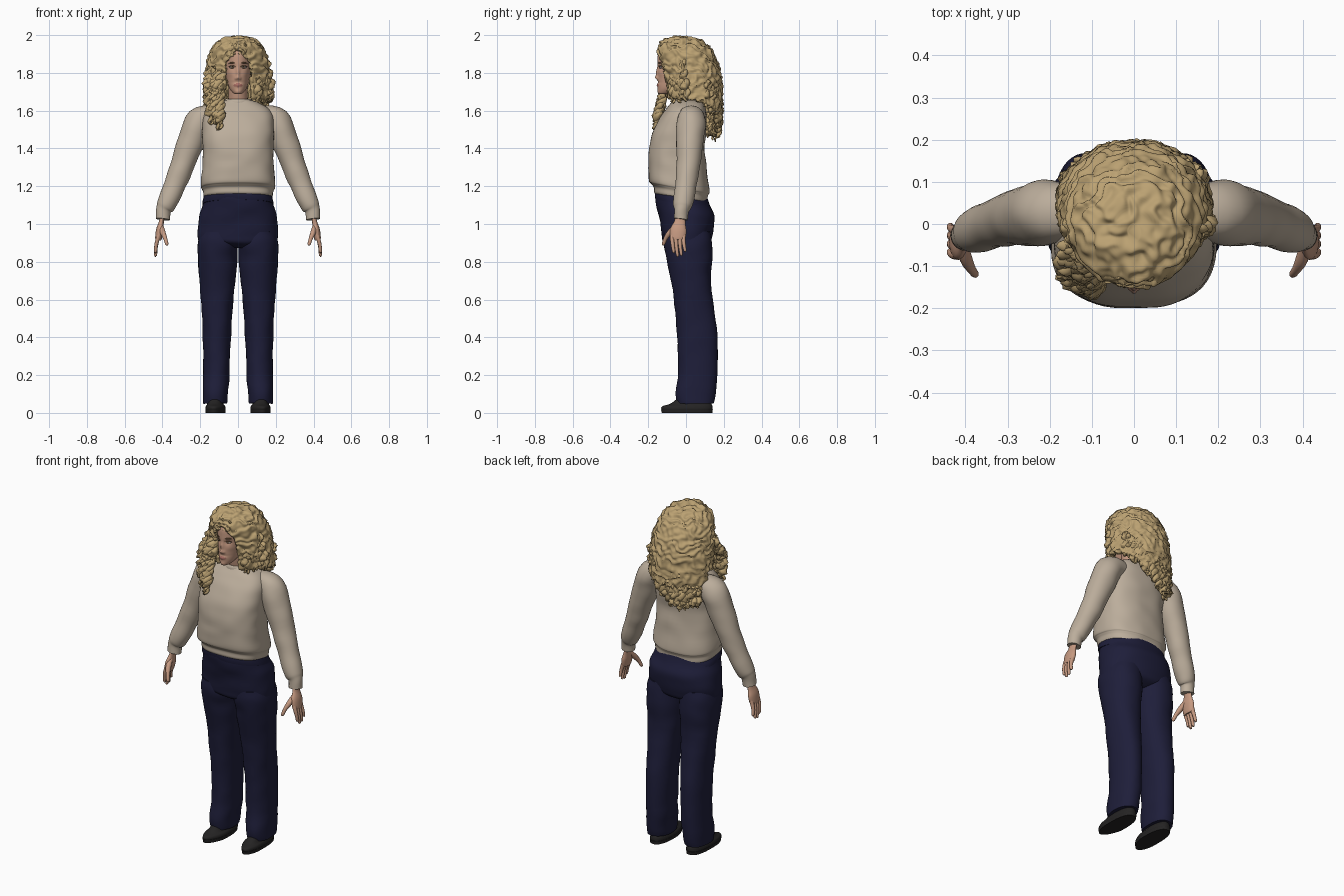
import bpy, bmesh, math, random
from mathutils import Vector, noise

random.seed(4)
if "Cube" in bpy.data.objects:
    bpy.data.objects.remove(bpy.data.objects["Cube"])


def material(name, *rgb):
    mat = bpy.data.materials.new(name)
    mat.use_nodes = True
    mat.diffuse_color = (*rgb, 1)
    mat.node_tree.nodes["Principled BSDF"].inputs["Base Color"].default_value = (*rgb, 1)
    return mat


SKIN = material("skin", .56, .32, .22)
LIPS = material("lips", .40, .16, .13)
HAIR = material("blonde_hair", .50, .36, .17)
BROW = material("brow_brown", .16, .09, .045)
WHITE = material("eye_white", .62, .55, .50)
KNIT = material("beige_knit", .50, .42, .33)
NAVY = material("navy_cloth", .013, .013, .042)
SHOE = material("shoe_black", .018, .017, .017)


def finish(name, bm, mats, angle=60):
    bmesh.ops.recalc_face_normals(bm, faces=bm.faces)
    mesh = bpy.data.meshes.new(name)
    bm.to_mesh(mesh)
    bm.free()
    for mat in mats:
        mesh.materials.append(mat)
    obj = bpy.data.objects.new(name, mesh)
    bpy.context.collection.objects.link(obj)
    bpy.ops.object.select_all(action='DESELECT')
    obj.select_set(True)
    bpy.context.view_layer.objects.active = obj
    bpy.ops.object.shade_smooth_by_angle(angle=math.radians(angle))
    return obj


def spline(rows, k):
    """Smooth interpolation through rows of numbers."""
    out = []
    for i in range(len(rows) - 1):
        a, b, c, d = (rows[max(0, min(len(rows) - 1, i + j))] for j in (-1, 0, 1, 2))
        for s in range(k):
            t = s / k
            out.append([q + t / 2 * (r - p + t * (2 * p - 5 * q + 4 * r - w + t * (3 * (q - r) + w - p)))
                        for p, q, r, w in zip(a, b, c, d)])
    return out + [list(rows[-1])]


def skin_rings(bm, rings):
    """Bridge rings of points into a closed tube."""
    loops = [[bm.verts.new(p) for p in ring] for ring in rings]
    n = len(loops[0])
    for lo, hi in zip(loops, loops[1:]):
        for i in range(n):
            bm.faces.new((lo[i], lo[(i + 1) % n], hi[(i + 1) % n], hi[i]))
    bm.faces.new(loops[0])
    bm.faces.new(loops[-1])


def loft(rows, n=40, k=5, power=2, shape=None):
    """Stack level outlines given as z, x0, x1, y0, y1."""
    rings = []
    for z, x0, x1, y0, y1 in spline(rows, k):
        ring = []
        for i in range(n):
            c, s = math.cos(math.tau * i / n), math.sin(math.tau * i / n)
            c, s = (math.copysign(abs(v) ** (2 / power), v) for v in (c, s))
            p = Vector(((x0 + x1 + (x1 - x0) * c) / 2, (y0 + y1 + (y1 - y0) * s) / 2, z))
            ring.append(shape(p) if shape else p)
        rings.append(ring)
    bm = bmesh.new()
    skin_rings(bm, rings)
    return bm


def sym(rows):
    return [(z, -x, x, y0, y1) for z, x, y0, y1 in rows]


def tube(bm, path, n=20, k=5, flat=1, side=1, shape=None):
    """Sweep along x, y, z, radius; flat thins it across the y direction."""
    pts = spline(path, k)
    rings = []
    for i, p in enumerate(pts):
        d = (Vector(pts[min(i + 1, len(pts) - 1)][:3]) - Vector(pts[max(i - 1, 0)][:3])).normalized()
        u = (Vector((0, 1, 0)) - d * d.y).normalized()
        v = d.cross(u) * flat
        ring = []
        for j in range(n):
            a = math.tau * j / n
            q = Vector(p[:3]) + (u * math.cos(a) + v * math.sin(a)) * p[3]
            q = shape(q) if shape else q
            ring.append(Vector((q.x * side, q.y, q.z)))
        rings.append(ring)
    skin_rings(bm, rings)


def blob(name, centre, radii, mat):
    bm = bmesh.new()
    bmesh.ops.create_uvsphere(bm, u_segments=16, v_segments=10, radius=1)
    for v in bm.verts:
        v.co = Vector(centre) + Vector(a * b for a, b in zip(v.co, radii))
    return finish(name, bm, [mat])


def folds(p, amount=.005):
    """Soft cloth wrinkles."""
    return p + noise.noise_vector(Vector((p.x * 9, p.y * 9, p.z * 14))) * amount


def tilted(p):
    """Hem rises toward the front."""
    fall = max(0, min(1, (1.35 - p.z) / .15))
    q = folds(p)
    q.z = p.z - .18 * p.y * fall
    return q


# Sweater body, collar and waistband
finish("sweater_body", loft(sym([
    (1.13, .175, -.163, .108), (1.14, .183, -.17, .114), (1.165, .186, -.172, .115),
    (1.18, .192, -.186, .12), (1.2, .198, -.198, .124), (1.3, .19, -.2, .108),
    (1.4, .188, -.196, .1), (1.48, .19, -.18, .105), (1.56, .188, -.14, .108),
    (1.61, .162, -.105, .105), (1.64, .115, -.08, .09), (1.655, .072, -.07, .06)]),
    n=64, power=2.5, shape=tilted), [KNIT])
finish("collar", loft(sym([(1.635, .08, -.08, .065), (1.652, .077, -.078, .062),
                           (1.662, .07, -.07, .055), (1.65, .06, -.06, .045)])), [KNIT])
finish("waistband", loft(sym([(1.1, .19, -.16, .125), (1.12, .187, -.164, .121),
                              (1.145, .18, -.166, .112)]), power=2.4, shape=tilted), [NAVY])

# Trousers: hips, then a leg on each side
finish("trouser_hips", loft(sym([
    (.875, .13, -.07, .08), (.9, .2, -.115, .125), (.94, .212, -.127, .138), (1, .211, -.135, .15),
    (1.05, .205, -.146, .15), (1.1, .188, -.157, .127), (1.15, .177, -.163, .112),
    (1.19, .165, -.15, .1)]), n=48, power=2.3, shape=folds), [NAVY])

for side, word in ((1, "left"), (-1, "right")):
    def part(name, bm, mat, mirror=True):
        if mirror and side < 0:
            for v in bm.verts:
                v.co.x = -v.co.x
        finish(word + "_" + name, bm, [mat])

    part("trouser_leg", loft([
        (.05, .058, .185, -.05, .148), (.1, .052, .187, -.055, .16), (.25, .043, .183, -.04, .166),
        (.45, .036, .188, -.05, .162), (.65, .018, .2, -.07, .135), (.8, .006, .211, -.1, .137),
        (.9, 0, .213, -.12, .138), (.96, .005, .2, -.115, .13)], power=2.2, shape=folds), NAVY)

    # Shoe with a narrowed toe and a low heel
    def toe(p):
        t = max(0, -p.y - .02) / .11
        return Vector((.12 + (p.x - .12) * (1 - .3 * t * t) + .01 * t, p.y, p.z))
    part("shoe", loft([(.012, .075, .165, -.115, .13), (.02, .066, .172, -.13, .14),
                       (.035, .068, .17, -.125, .14), (.05, .078, .162, -.08, .135),
                       (.09, .085, .155, -.03, .125)], power=2.4, shape=toe), SHOE)
    part("shoe_sole", loft([(0, .067, .171, -.128, .14), (.018, .066, .173, -.132, .142)],
                           power=2.4, shape=toe), SHOE)
    part("shoe_crease", loft([(.04, .075, .165, -.07, .138), (.06, .08, .16, -.05, .13)]), SHOE)

    # Sleeve with gathered cuff
    bm = bmesh.new()
    tube(bm, [(.12, .03, 1.575, .055), (.2, .028, 1.545, .076), (.25, .02, 1.43, .071),
              (.303, .01, 1.29, .062), (.345, -.005, 1.18, .056), (.38, -.018, 1.1, .051),
              (.394, -.022, 1.07, .04), (.4, -.027, 1.025, .037)], n=32, shape=folds)
    part("sleeve", bm, KNIT)

    # Hand: palm, four fingers and thumb
    bm = bmesh.new()
    tube(bm, [(.4, -.03, 1.05, .026), (.406, -.033, 1.01, .03), (.414, -.04, .97, .043),
              (.42, -.043, .93, .041), (.422, -.043, .915, .034)], flat=.45)
    for i, reach in enumerate((.072, .09, .085, .065)):
        y = -.073 + i * .02
        tube(bm, [(.419, y, .94, .012), (.427, y, .915, .011), (.434, y + .003, .92 - reach / 2, .0095),
                  (.436, y + .008, .925 - reach, .008), (.435, y + .008, .92 - reach, .003)], n=10)
    tube(bm, [(.408, -.05, .99, .014), (.398, -.085, .955, .015), (.386, -.107, .925, .011),
              (.377, -.119, .895, .009), (.375, -.121, .886, .003)], n=10)
    part("hand", bm, SKIN)

    # Eye, iris, lash line and brow
    blob(word + "_eye", (side * .03, -.133, 1.829), (.015, .008, .0055), WHITE)
    blob(word + "_iris", (side * .03, -.139, 1.829), (.0055, .004, .0055), BROW)
    for label, z, r in (("lash", 1.835, .0022), ("brow", 1.852, .0035)):
        bm = bmesh.new()
        tube(bm, [(.012, -.146, z - .002, r / 2), (.028, -.143, z + .002, r),
                  (.04, -.135, z + .002, r), (.049, -.125, z - .003, r / 3)], n=8)
        part(label, bm, BROW)

# Head with sculpted face: x, z, width, height, push
BUMPS = [(.03, 1.83, .017, .013, .008), (0, 1.8, .009, .026, -.01), (0, 1.775, .011, .009, -.012),
         (.012, 1.77, .006, .006, -.006), (0, 1.735, .02, .008, -.005), (0, 1.75, .03, .006, .003),
         (.042, 1.795, .018, .015, -.003), (0, 1.7, .016, .01, -.003)]


def face(p):
    if p.y < -.06:
        p.y += sum(m * math.exp(-((abs(p.x) - x) / w) ** 2 - ((p.z - z) / h) ** 2)
                   for x, z, w, h, m in BUMPS)
    return p


bm = loft(sym([(1.688, .015, -.14, -.1), (1.695, .028, -.147, -.07), (1.72, .046, -.15, -.02),
               (1.76, .06, -.15, .04), (1.81, .07, -.149, .07), (1.86, .073, -.151, .08),
               (1.91, .07, -.145, .08), (1.95, .05, -.11, .06), (1.965, .02, -.06, .02)]),
          n=120, k=9, shape=face)
for f in bm.faces:
    c = f.calc_center_median()
    if c.y < -.1 and (c.x / .024) ** 2 + ((c.z - 1.735) / .0095) ** 2 < 1:
        f.material_index = 1
finish("head", bm, [SKIN, LIPS])
bm = bmesh.new()
tube(bm, [(0, 0, 1.6, .065), (0, -.012, 1.65, .054), (0, -.025, 1.7, .05), (0, -.03, 1.75, .052)])
finish("neck", bm, [SKIN])


# Curly hair: a rippled shell trimmed around the face and shoulders
def curls(p):
    out = Vector((p.x, p.y - .02, (p.z - 1.75) * .5)).normalized()
    warp = noise.noise_vector(p * 14) * .03
    ripple = noise.noise((p + warp) * 38) + .6 * math.sin(p.z * 150 + 9 * noise.noise(p * 17))
    return p + out * ripple * .0085


def hem(x):
    return 1.47 + max(0, x + .03) * .85


bm = loft(sym([(1.992, .015, -.04, .0), (1.984, .07, -.095, .06), (1.955, .115, -.138, .105),
               (1.9, .15, -.15, .15), (1.83, .168, -.138, .177), (1.75, .178, -.12, .19),
               (1.65, .182, -.1, .196), (1.55, .17, -.06, .188), (1.45, .14, .03, .16)]),
          n=170, k=11, shape=curls)
cut = []
for f in bm.faces:
    x, y, z = f.calc_center_median()
    opening = y < -.03 and abs(x) < .072 and (z < 1.79 or (x / .074) ** 2 + ((z - 1.79) / .125) ** 2 < 1)
    below = (z < 1.66 and y < .05) or z < hem(x)
    if opening or below:
        cut.append(f)
bmesh.ops.delete(bm, geom=cut, context='FACES')
shell = finish("hair_shell", bm, [HAIR], 80)
solid = shell.modifiers.new("thickness", 'SOLIDIFY')
solid.thickness, solid.offset = .025, -1


# Loose curled locks along the trimmed edges
def lock(bm, start, end, radius):
    start, end, phase = Vector(start), Vector(end), random.random() * math.tau
    path = []
    for i in range(13):
        t = i / 12
        p = start.lerp(end, t)
        a = phase + p.z * 115
        p += Vector((math.cos(a), math.sin(a) * .7, 0)) * .009
        path.append((*p, radius * (.55 + t * .6) if t < .7 else radius * (1.05 - (t - .7) * 2.7)))
    tube(bm, path, n=8, k=4, shape=curls)


rnd = random.uniform
bm = bmesh.new()
for i in range(18):
    s = i / 17
    mid = (-.085 - .085 * s, -.115 - rnd(0, .02), 1.68)
    lock(bm, (-.085 - .07 * s, -.085 + .05 * s, 1.87 - .05 * s), mid, .02)
    lock(bm, (mid[0], mid[1] + .01, 1.72),
         (-.095 - .05 * s, -.168 + .03 * s, 1.48 + rnd(0, .05) + .05 * s), .019)
finish("front_locks", bm, [HAIR], 80)
bm = bmesh.new()
for i in range(10):
    s = i / 9
    lock(bm, (.083 + .07 * s, -.095 + .08 * s, 1.87), (.1 + .08 * s, -.07 + .08 * s, 1.64 + rnd(0, .04)), .02)
finish("side_locks", bm, [HAIR], 80)
bm = bmesh.new()
for i in range(20):
    x = -.155 + .31 * i / 19
    y = .03 + .15 * math.sqrt(1 - (x / .185) ** 2)
    lock(bm, (x, y, hem(x) + .13), (x * .92, y - .01, hem(x) - rnd(0, .03)), .02)
finish("back_locks", bm, [HAIR], 80)
bm = bmesh.new()
for i in range(7):
    s = i / 6 * 2 - 1
    lock(bm, (s * .04, -.125, 1.955), (s * .085, -.143 + .04 * s * s, 1.9 - .04 * s * s), .016)
finish("hairline_locks", bm, [HAIR], 80)
